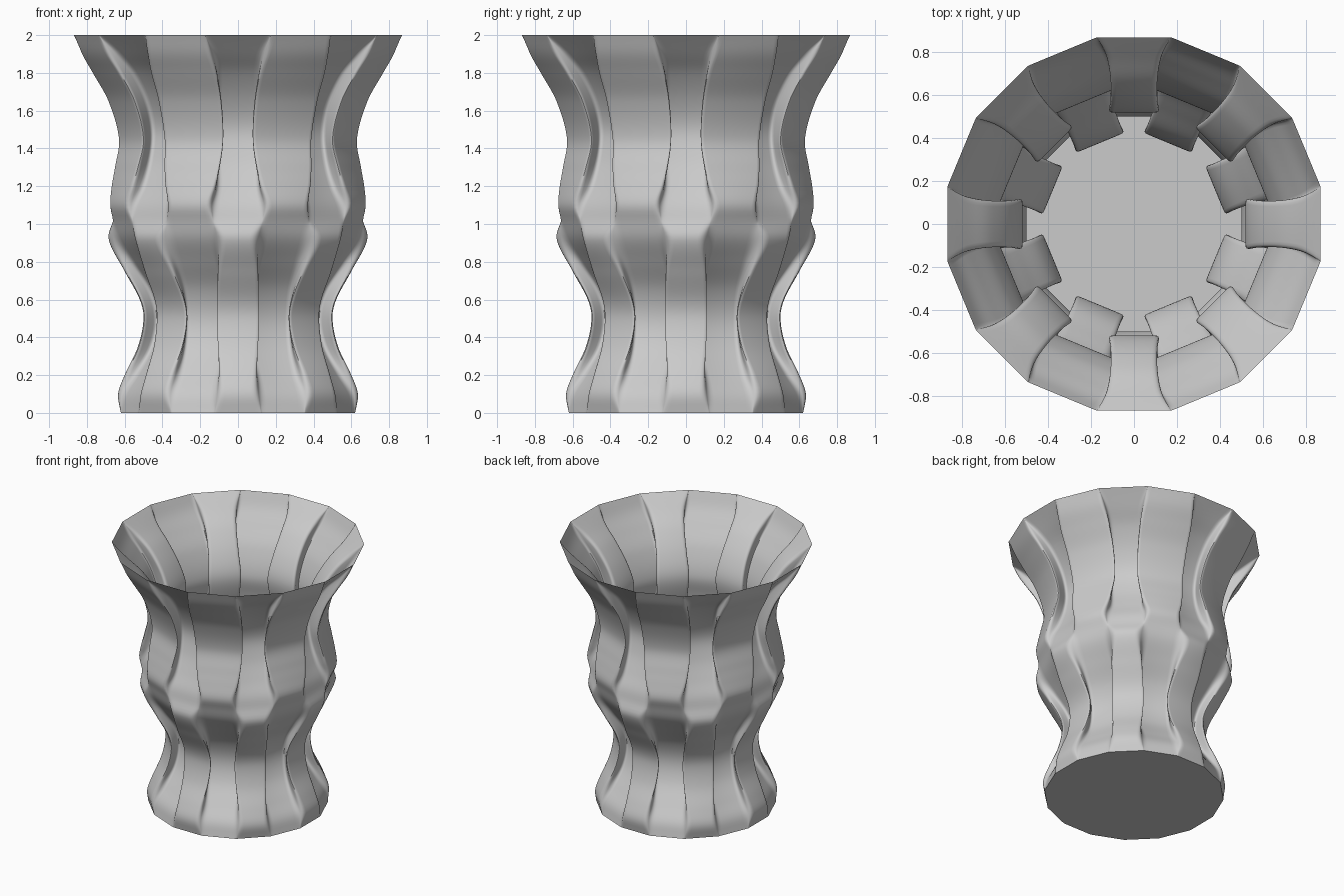
import bpy, bmesh, math
from mathutils import Vector

if "Cube" in bpy.data.objects:
    bpy.data.objects.remove(bpy.data.objects["Cube"])

STRIPS = 16      # alternating strips around the vase
RINGS = 90
ROUND = 0.03     # corner rounding of each strip
STEPS = 4

# Strip profile keys: height, distance from axis, half width
EVEN = [(0, .62, .122), (.1, .635, .10), (.2, .60, .105), (.35, .53, .118),
        (.5, .50, .125), (.6, .52, .122), (.75, .60, .115), (.92, .685, .09),
        (1.02, .66, .125), (1.1, .64, .125), (1.2, .595, .112), (1.35, .54, .118),
        (1.5, .52, .125), (1.65, .57, .115), (1.8, .67, .112), (1.9, .77, .125), (2, .87, .172)]
ODD = [(0, .62, .122), (.1, .595, .118), (.2, .53, .115), (.35, .44, .125),
       (.5, .41, .13), (.65, .45, .125), (.8, .55, .122), (.92, .63, .122),
       (1.02, .665, .128), (1.1, .69, .12), (1.2, .67, .15), (1.3, .644, .168),
       (1.45, .616, .18), (1.65, .672, .19), (1.8, .76, .195), (1.9, .825, .185), (2, .87, .172)]


def spline(keys, z, col):
    """Smooth cubic through the keys."""
    def slope(i):
        a, b = keys[max(i - 1, 0)], keys[min(i + 1, len(keys) - 1)]
        return (b[col] - a[col]) / (b[0] - a[0])
    i = 0
    while i < len(keys) - 2 and z > keys[i + 1][0]:
        i += 1
    h = keys[i + 1][0] - keys[i][0]
    t = (z - keys[i][0]) / h
    p, q = keys[i][col], keys[i + 1][col]
    return ((2*t**3 - 3*t*t + 1) * p + (t**3 - 2*t*t + t) * h * slope(i)
            + (3*t*t - 2*t**3) * q + (t**3 - t*t) * h * slope(i + 1))


def section(z):
    """Closed outline at one height: flat strips with rounded corners."""
    corners = []
    for k in range(STRIPS):
        keys = ODD if k % 2 else EVEN
        r, w = spline(keys, z, 1), spline(keys, z, 2)
        a = k * math.tau / STRIPS
        out = Vector((math.cos(a), math.sin(a)))
        side = Vector((-out.y, out.x))
        corners += [out * r - side * w, out * r + side * w]
    outline = []
    n = len(corners)
    for i, c in enumerate(corners):
        ends = []
        for other in (corners[i - 1], corners[(i + 1) % n]):
            d = other - c
            ends.append(c + d * min(ROUND / max(d.length, 1e-6), 0.45))
        for s in range(STEPS + 1):
            t = s / STEPS
            p = ends[0] * (1 - t)**2 + c * 2 * t * (1 - t) + ends[1] * t * t
            outline.append((p.x, p.y, z))
    return outline


def make_object(name, bm, mat):
    mesh = bpy.data.meshes.new(name)
    bm.to_mesh(mesh)
    bm.free()
    mesh.materials.append(mat)
    obj = bpy.data.objects.new(name, mesh)
    bpy.context.collection.objects.link(obj)
    return obj


# Single clay grey
grey = bpy.data.materials.new("light_grey")
grey.use_nodes = True
colour = (0.6, 0.6, 0.6, 1)
grey.diffuse_color = colour
grey.node_tree.nodes["Principled BSDF"].inputs["Base Color"].default_value = colour

# Thin pleated wall, open at the top
bm = bmesh.new()
rings = [[bm.verts.new(p) for p in section(2 * i / RINGS)] for i in range(RINGS + 1)]
for low, high in zip(rings, rings[1:]):
    for j in range(len(low)):
        k = (j + 1) % len(low)
        bm.faces.new((low[j], low[k], high[k], high[j]))
wall = make_object("vase_wall", bm, grey)
bpy.ops.object.select_all(action='DESELECT')
wall.select_set(True)
bpy.context.view_layer.objects.active = wall
bpy.ops.object.shade_smooth_by_angle(angle=math.radians(45))

# Flat floor closing the bottom
bm = bmesh.new()
bm.faces.new([bm.verts.new(p) for p in reversed(section(0))])
make_object("vase_floor", bm, grey)
